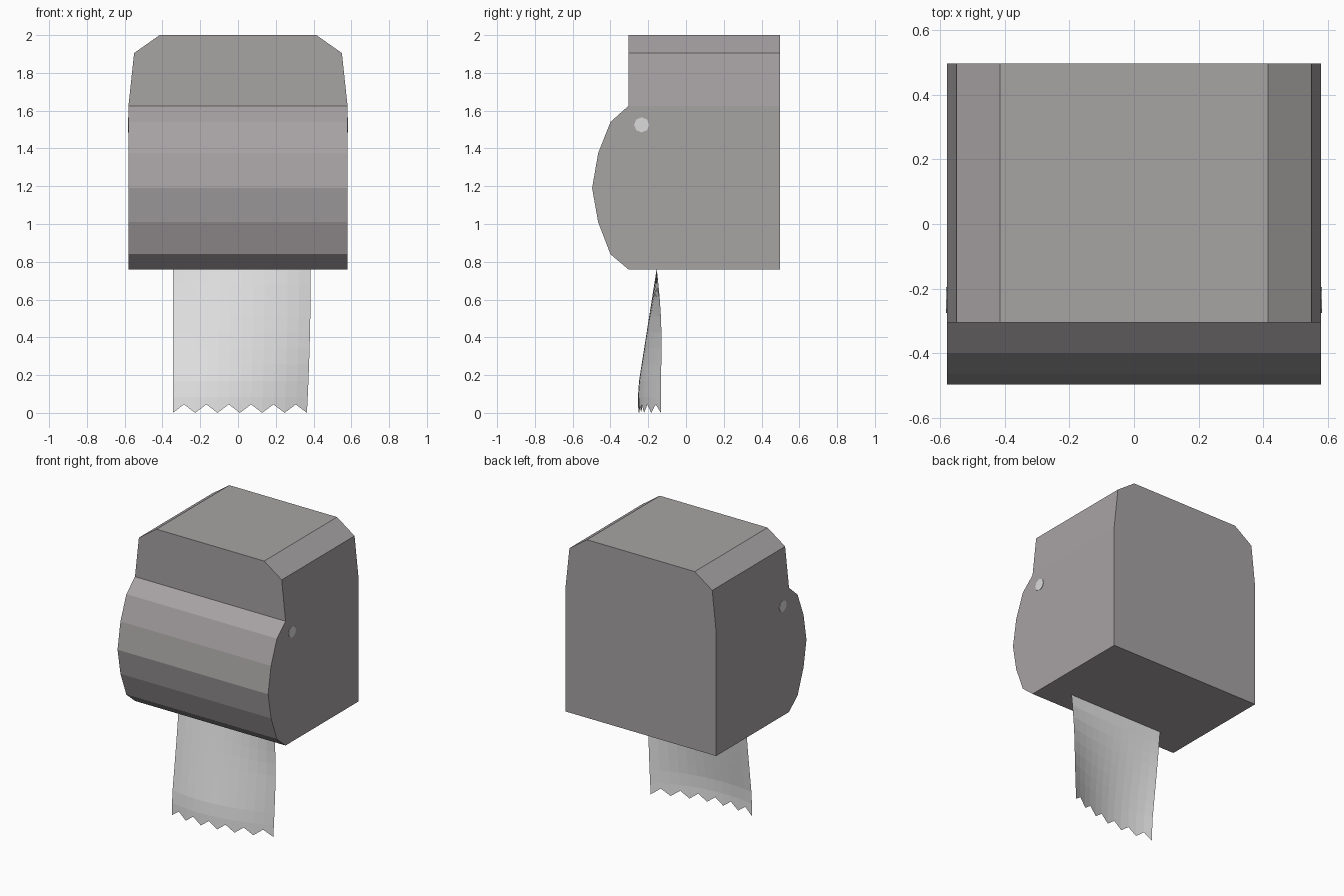
import bpy, bmesh, math
from mathutils import Matrix

if "Cube" in bpy.data.objects:
    bpy.data.objects.remove(bpy.data.objects["Cube"])


def material(name, rgb):
    m = bpy.data.materials.new(name)
    m.diffuse_color = (*rgb, 1)
    m.use_nodes = True
    m.node_tree.nodes["Principled BSDF"].inputs["Base Color"].default_value = m.diffuse_color
    return m


def add_object(name, bm, mat):
    mesh = bpy.data.meshes.new(name)
    bm.to_mesh(mesh)
    bm.free()
    mesh.materials.append(mat)
    ob = bpy.data.objects.new(name, mesh)
    bpy.context.collection.objects.link(ob)
    return ob


casing = material("warm grey casing", (0.39, 0.366, 0.372))
paper = material("white paper", (0.80, 0.80, 0.80))
button = material("light grey button", (0.72, 0.71, 0.71))

# Casing: side profile (y, z) extruded across x, then narrowed towards the top
profile = [(0.497, 0.76), (0.497, 2.0), (-0.305, 2.0), (-0.305, 1.625),
           (-0.40, 1.54), (-0.465, 1.375), (-0.497, 1.19),
           (-0.465, 1.01), (-0.40, 0.84), (-0.305, 0.76)]
bm = bmesh.new()
side = bm.faces.new([bm.verts.new((-0.58, y, z)) for y, z in profile])
ext = bmesh.ops.extrude_face_region(bm, geom=[side])
for v in ext["geom"]:
    if isinstance(v, bmesh.types.BMVert):
        v.co.x = 0.58
for z in (1.625, 1.905):
    bmesh.ops.bisect_plane(bm, geom=bm.verts[:] + bm.edges[:] + bm.faces[:],
                           dist=1e-4, plane_co=(0, 0, z), plane_no=(0, 0, 1))
for v in bm.verts:
    half = 0.415 if v.co.z > 1.95 else 0.55 if v.co.z > 1.8 else 0.58
    v.co.x = math.copysign(half, v.co.x)
bmesh.ops.recalc_face_normals(bm, faces=bm.faces[:])
add_object("dispenser_casing", bm, casing)

# Hanging paper sheet: gently twisted grid with a torn zigzag lower edge
COLS, ROWS, TOP = 12, 9, 0.765
bm = bmesh.new()
grid = []
for j in range(ROWS + 1):
    t = j / ROWS
    near = -0.155 - 0.10 * min(1, t / 0.83)
    far = -0.155 + 0.028 * math.sin(min(1, t * 2) * math.pi / 2) - 0.006 * t
    right = 0.385 - 0.02 * t * t
    row = []
    for i in range(COLS + 1):
        u = i / COLS
        z = TOP * (1 - t)
        if j == ROWS and i % 2:
            z += 0.045
        y = near + (far - near) * ((u - 0.3) / 0.7) ** 2
        row.append(bm.verts.new((-0.345 + (right + 0.345) * u, y, z)))
    grid.append(row)
for j in range(ROWS):
    for i in range(COLS):
        bm.faces.new((grid[j + 1][i], grid[j + 1][i + 1],
                      grid[j][i + 1], grid[j][i]))
add_object("paper_sheet", bm, paper)

# Small round button plate on each side
for name, s in (("button_right", 1), ("button_left", -1)):
    bm = bmesh.new()
    place = (Matrix.Translation((s * 0.58, -0.235, 1.525))
             @ Matrix.Rotation(math.pi / 2, 4, 'Y'))
    bmesh.ops.create_cone(bm, cap_ends=True, segments=8, radius1=0.04,
                          radius2=0.04, depth=0.006, matrix=place)
    add_object(name, bm, button)
